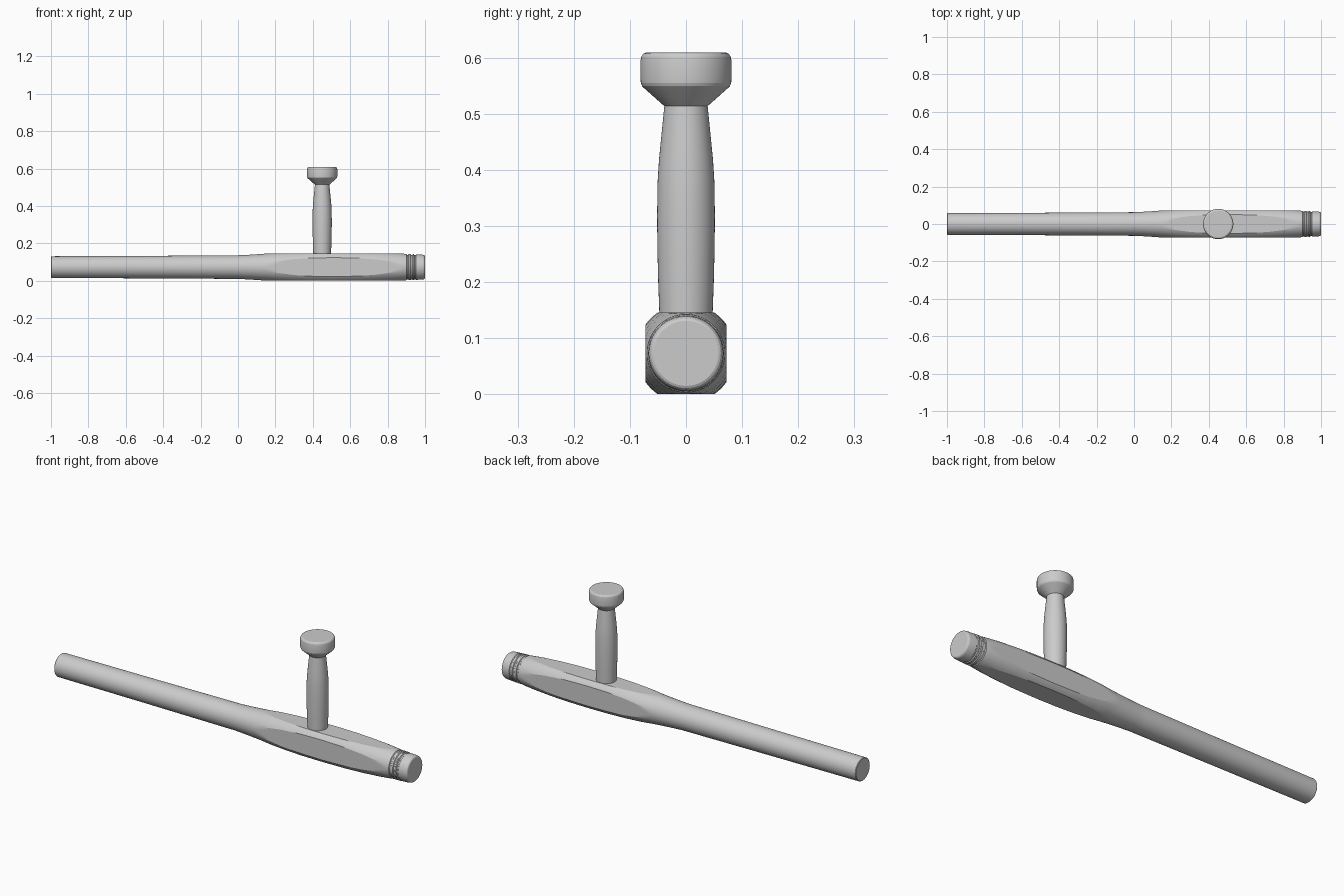
import bpy, bmesh, math
from mathutils import Vector

cube = bpy.data.objects.get("Cube")
if cube:
    bpy.data.objects.remove(cube, do_unlink=True)

grey = bpy.data.materials.new("plain grey")
grey.use_nodes = True
colour = (0.6, 0.6, 0.6, 1)
grey.diffuse_color = colour
grey.node_tree.nodes["Principled BSDF"].inputs["Base Color"].default_value = colour

AXIS_Z = 0.073     # height of the shaft centre line
FLAT = 0.0725      # half width between the planed sides
STEPS = 8


def ring_offsets(r, flat):
    """Points round one section: a circle cut by four flats where it is too wide."""
    half = max(0.39, math.acos(flat / r) if r > flat else 0)
    pts = []
    for q in range(4):
        angles = [-half + 2 * half * i / STEPS for i in range(STEPS)]
        angles += [half + (math.pi / 2 - 2 * half) * i / STEPS for i in range(STEPS)]
        for a in angles:
            t = a + q * math.pi / 2
            d = min(r, flat / max(abs(math.cos(t)), abs(math.sin(t))))
            pts.append((d * math.cos(t), d * math.sin(t)))
    return pts


def refine(profile, step):
    """Split long stretches of a profile so cut edges curve smoothly."""
    out = [profile[0]]
    for (p, r), (p2, r2) in zip(profile, profile[1:]):
        n = max(1, math.ceil((p2 - p) / step))
        out += [(p + (p2 - p) * i / n, r + (r2 - r) * i / n) for i in range(1, n + 1)]
    return out


def lathe(name, profile, place, flat=1.0):
    bm = bmesh.new()
    rings = [[bm.verts.new(place(p, u, v)) for u, v in ring_offsets(r, flat)]
             for p, r in profile]
    n = len(rings[0])
    for a, b in zip(rings, rings[1:]):
        for i in range(n):
            j = (i + 1) % n
            bm.faces.new((a[i], a[j], b[j], b[i]))
    bm.faces.new(rings[0][::-1])
    bm.faces.new(rings[-1])
    bmesh.ops.recalc_face_normals(bm, faces=bm.faces)
    mesh = bpy.data.meshes.new(name)
    bm.to_mesh(mesh)
    bm.free()
    mesh.materials.append(grey)
    obj = bpy.data.objects.new(name, mesh)
    bpy.context.collection.objects.link(obj)
    bpy.ops.object.select_all(action="DESELECT")
    obj.select_set(True)
    bpy.context.view_layer.objects.active = obj
    bpy.ops.object.shade_smooth_by_angle(angle=math.radians(14))
    return obj


# Shaft: round striking end swelling into a planed grip block
shaft = [(-1, 0.055), (-0.997, 0.058), (-0.5, 0.060), (0, 0.063), (0.06, 0.066),
         (0.12, 0.070), (0.16, 0.073), (0.22, 0.079), (0.30, 0.084), (0.40, 0.0875),
         (0.52, 0.0885), (0.64, 0.087), (0.74, 0.083), (0.82, 0.078),
         (0.88, 0.0725), (0.90, 0.070)]
shaft = refine(shaft, 0.02)

# Two turned grooves and the rounded butt
shaft += [(0.903, 0.066), (0.910, 0.066), (0.913, 0.070), (0.922, 0.070),
          (0.925, 0.066), (0.932, 0.066), (0.935, 0.0695), (0.940, 0.0695),
          (0.943, 0.065), (0.950, 0.065), (0.953, 0.068), (0.985, 0.0665),
          (0.993, 0.065), (0.998, 0.062), (1, 0.058)]
lathe("shaft", shaft, lambda p, u, v: Vector((p, u, AXIS_Z + v)), FLAT)


def upright(p, u, v):
    return Vector((0.45 + u, v, p))


# Side handle with a gentle swell
lathe("handle", [(0.10, 0.046), (0.145, 0.0475), (0.20, 0.0495), (0.26, 0.051),
                 (0.32, 0.0515), (0.38, 0.0505), (0.42, 0.048), (0.47, 0.043),
                 (0.52, 0.038)], upright)

# Flared knob on top of the handle
lathe("handle_knob", [(0.513, 0.038), (0.545, 0.074), (0.549, 0.078),
                      (0.555, 0.0805), (0.562, 0.081), (0.595, 0.081),
                      (0.602, 0.0795), (0.607, 0.076), (0.609, 0.071)], upright)
